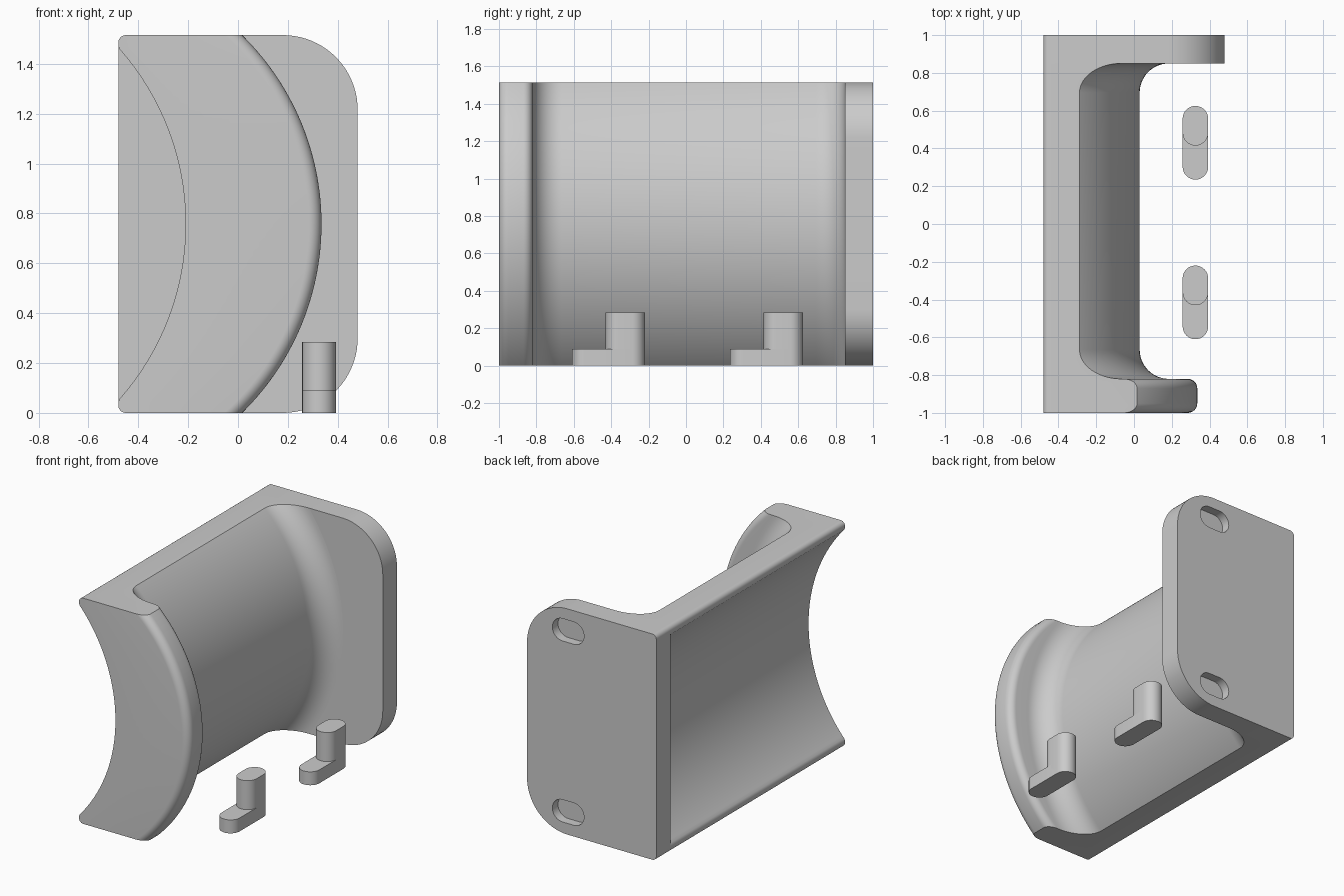
import bpy, bmesh, math

if "Cube" in bpy.data.objects:
    bpy.data.objects.remove(bpy.data.objects["Cube"], do_unlink=True)

HEIGHT, LEFT, BEND = 1.515, -0.48, 1.06
PLATE_FRONT, LIP_BACK = 0.85, -0.82

grey = bpy.data.materials.new("plain grey")
grey.use_nodes = True
grey.diffuse_color = (0.6, 0.6, 0.6, 1)
grey.node_tree.nodes["Principled BSDF"].inputs["Base Color"].default_value = (0.6, 0.6, 0.6, 1)


def loft(name, rings):
    """Closed solid through rings of equal point count, with capped ends."""
    bm = bmesh.new()
    rows = [[bm.verts.new(p) for p in ring] for ring in rings]
    n = len(rows[0])
    for a, b in zip(rows, rows[1:]):
        for i in range(n):
            j = (i + 1) % n
            bm.faces.new((a[i], a[j], b[j], b[i]))
    bm.faces.new(rows[0][::-1])
    bm.faces.new(rows[-1])
    bmesh.ops.recalc_face_normals(bm, faces=bm.faces)
    mesh = bpy.data.meshes.new(name)
    bm.to_mesh(mesh)
    bm.free()
    mesh.materials.append(grey)
    obj = bpy.data.objects.new(name, mesh)
    bpy.context.collection.objects.link(obj)
    return obj


def arc(cx, cy, rx, ry, start, end, steps):
    angles = [math.radians(start + (end - start) * i / steps) for i in range(steps + 1)]
    return [(cx + rx * math.cos(a), cy + ry * math.sin(a)) for a in angles]


def slot(cx, cy, length, width, along_x):
    """Outline with two round ends."""
    r, h = width / 2, (length - width) / 2
    if along_x:
        return arc(cx + h, cy, r, r, -90, 90, 16) + arc(cx - h, cy, r, r, 90, 270, 16)
    return arc(cx, cy + h, r, r, 0, 180, 16) + arc(cx, cy - h, r, r, 180, 360, 16)


def prism_z(name, outline, z0, z1):
    return loft(name, [[(x, y, z) for x, y in outline] for z in (z0, z1)])


def prism_y(name, outline, y0, y1):
    return loft(name, [[(x, y, z) for x, z in outline] for y in (y0, y1)])


# Curved saddle: a grooved profile carried along an arc from bottom to top
def saddle_ring(z):
    d = z - HEIGHT / 2
    sag = BEND - math.sqrt(BEND ** 2 - d ** 2)
    stretch = BEND / math.sqrt(BEND ** 2 - d ** 2)
    corner = max(0, 0.03 - min(z, HEIGHT - z))
    edge = LEFT + 0.03 - math.sqrt(0.03 ** 2 - corner ** 2)
    inner = max(-0.21 - sag, edge)
    lip, waist = 0.335 - sag, 0.03 - sag
    r, f = 0.05, 0.155
    rx, fx = r * stretch, f * stretch
    ring = [(inner, -1)]
    ring += arc(lip - rx, -1 + r, rx, r, -90, 0, 8)
    ring += arc(lip - rx, LIP_BACK - r, rx, r, 0, 90, 8)
    ring += arc(waist + fx, LIP_BACK + f, fx, f, 270, 180, 14)
    ring += arc(waist + fx, PLATE_FRONT - f, fx, f, 180, 90, 14)
    ring += [(inner, PLATE_FRONT)]
    return [(x, y, z) for x, y in ring]


ROWS = 64
levels = [HEIGHT / 2 * (1 - math.cos(math.pi * i / ROWS)) for i in range(ROWS + 1)]
parts = [loft("curved_saddle", [saddle_ring(z) for z in levels])]

# Mounting plate with large right corners and small left ones
R, s = 0.3, 0.03
right = 0.48
outline = (arc(right - R, R, R, R, -90, 0, 20)
           + arc(right - R, HEIGHT - R, R, R, 0, 90, 20)
           + arc(LEFT + s, HEIGHT - s, s, s, 90, 180, 6)
           + arc(LEFT + s, s, s, s, 180, 270, 6))
plate = prism_y("mounting_plate", outline, PLATE_FRONT, 1)
parts.append(plate)

# Blind slots in the back of the plate
for z in (0.15, HEIGHT - 0.15):
    cutter = prism_y("slot_cutter", slot(0.175, z, 0.235, 0.15, True), 0.94, 1.1)
    cutter.hide_render = True
    mod = plate.modifiers.new("slot", "BOOLEAN")
    mod.operation, mod.solver, mod.object = "DIFFERENCE", "EXACT", cutter
    bpy.context.view_layer.objects.active = plate
    bpy.ops.object.modifier_apply(modifier=mod.name)
    bpy.data.objects.remove(cutter, do_unlink=True)

# Two loose L-shaped pegs
for label, y in (("front", -0.415), ("back", 0.43)):
    parts.append(prism_z(label + "_peg_foot", slot(0.325, y, 0.39, 0.135, False), 0, 0.09))
    parts.append(prism_z(label + "_peg_post", slot(0.325, y + 0.09, 0.21, 0.135, False), 0, 0.285))

# Smooth curved walls, keep corners crisp
bpy.ops.object.select_all(action="DESELECT")
for part in parts:
    part.select_set(True)
bpy.context.view_layer.objects.active = plate
bpy.ops.object.shade_smooth_by_angle(angle=math.radians(30))
